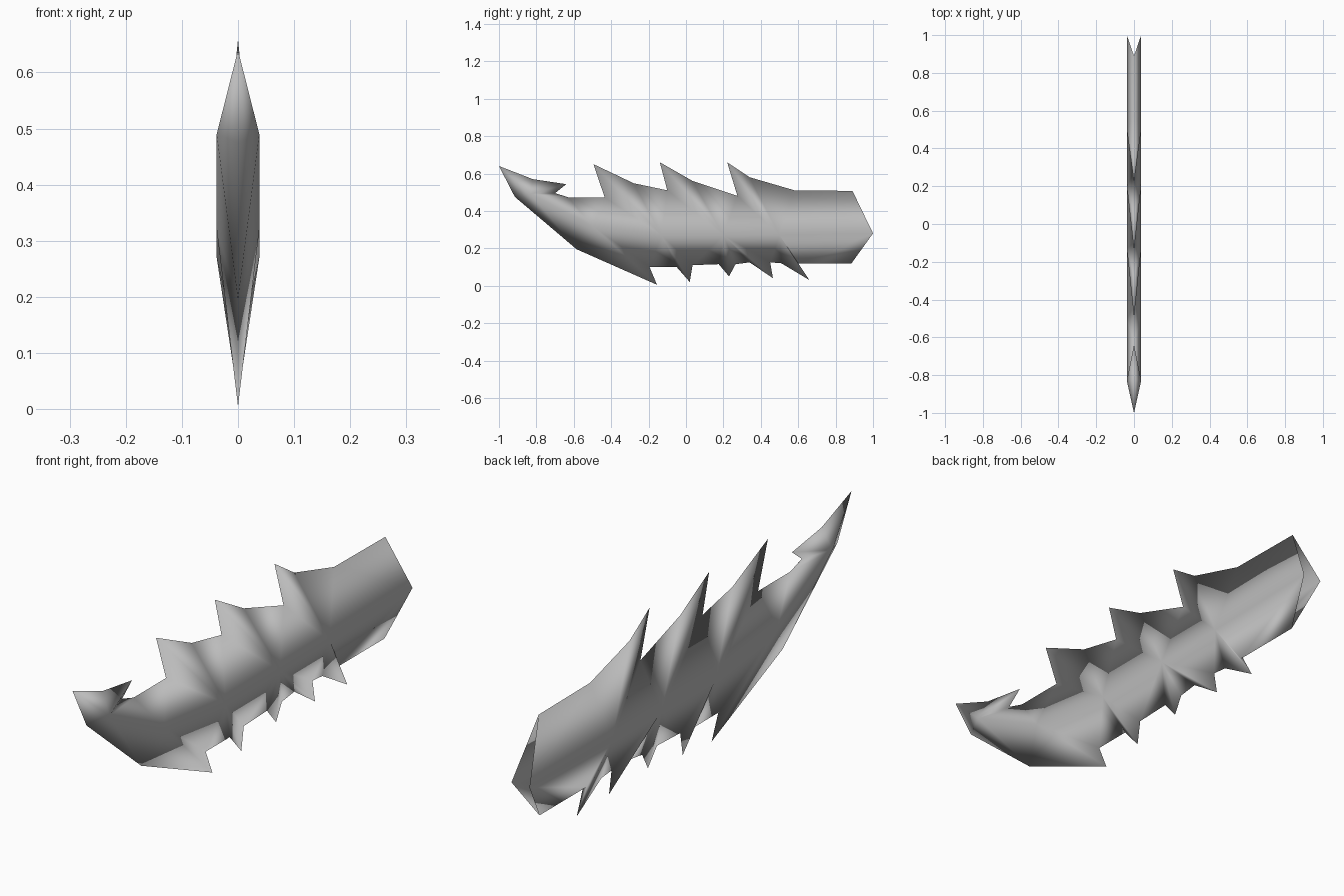
import bpy
import bmesh

cube = bpy.data.objects.get("Cube")
if cube:
    bpy.data.objects.remove(cube, do_unlink=True)

HALF_THICKNESS = 0.038

# Ridge running along the side of the blade: (y, z) per station
RIDGE = {
    "nose": (-.83, .49), "neck": (-.5, .32), "front": (-.13, .27),
    "middle": (.2, .27), "rear": (.5, .27), "end": (1, .28),
}

# Outline edges on the centre plane, grouped by the ridge station they fan into
TIP = (-1, .64)
UPPER_EDGE = [
    ("nose", [TIP, (-.82, .57), (-.64, .543), (-.7, .495)]),
    ("neck", [(-.63, .473)]),
    ("front", [(-.435, .473), (-.495, .65), (-.28, .548)]),
    ("middle", [(-.1, .51), (-.14, .66), (.035, .56)]),
    ("rear", [(.275, .48), (.22, .66), (.34, .58)]),
    ("end", [(.58, .51), (.89, .507)]),
]
LOWER_EDGE = [
    ("nose", [TIP, (-.915, .475)]),
    ("neck", [(-.585, .195), (-.155, .005)]),
    ("front", [(-.195, .1), (-.05, .1), (.02, .02)]),
    ("middle", [(.035, .11), (.175, .115), (.23, .05), (.265, .115),
                (.34, .125), (.465, .04)]),
    ("rear", [(.45, .125), (.51, .12), (.66, .03)]),
    ("end", [(.6, .12), (.885, .12)]),
]


def make_material(name, value):
    mat = bpy.data.materials.new(name)
    mat.use_nodes = True
    colour = (value, value, value, 1)
    mat.diffuse_color = colour
    mat.node_tree.nodes["Principled BSDF"].inputs["Base Color"].default_value = colour
    return mat


def add_triangle(bm, *corners):
    """Add a face that looks outward, away from the centre plane."""
    face = bm.faces.new(corners)
    face.normal_update()
    if face.normal.x < 0:
        face.normal_flip()
    face.smooth = True


def add_side(bm, edge, ridge, tip):
    """Stretch the blade skin from one outline edge to the ridge."""
    last_point = last_station = None
    for name, points in edge:
        station = ridge[name]
        for y, z in points:
            point = tip if (y, z) == TIP else bm.verts.new((0, y, z))
            if last_point:
                add_triangle(bm, last_point, point, last_station)
                if station != last_station:
                    add_triangle(bm, point, last_station, station)
            last_point, last_station = point, station


# Half of the blade skin, left open at the rear
bm = bmesh.new()
tip = bm.verts.new((0, *TIP))
ridge = {name: bm.verts.new((HALF_THICKNESS, *yz)) for name, yz in RIDGE.items()}
add_side(bm, UPPER_EDGE, ridge, tip)
add_side(bm, LOWER_EDGE, ridge, tip)
mesh = bpy.data.meshes.new("barbed_blade")
bm.to_mesh(mesh)
bm.free()

# Mirror across the centre plane for the other half
blade = bpy.data.objects.new("barbed_blade", mesh)
bpy.context.collection.objects.link(blade)
mesh.materials.append(make_material("blade_grey", .5))
mirror = blade.modifiers.new("other_half", "MIRROR")
mirror.use_axis = (True, False, False)
mirror.merge_threshold = .001
